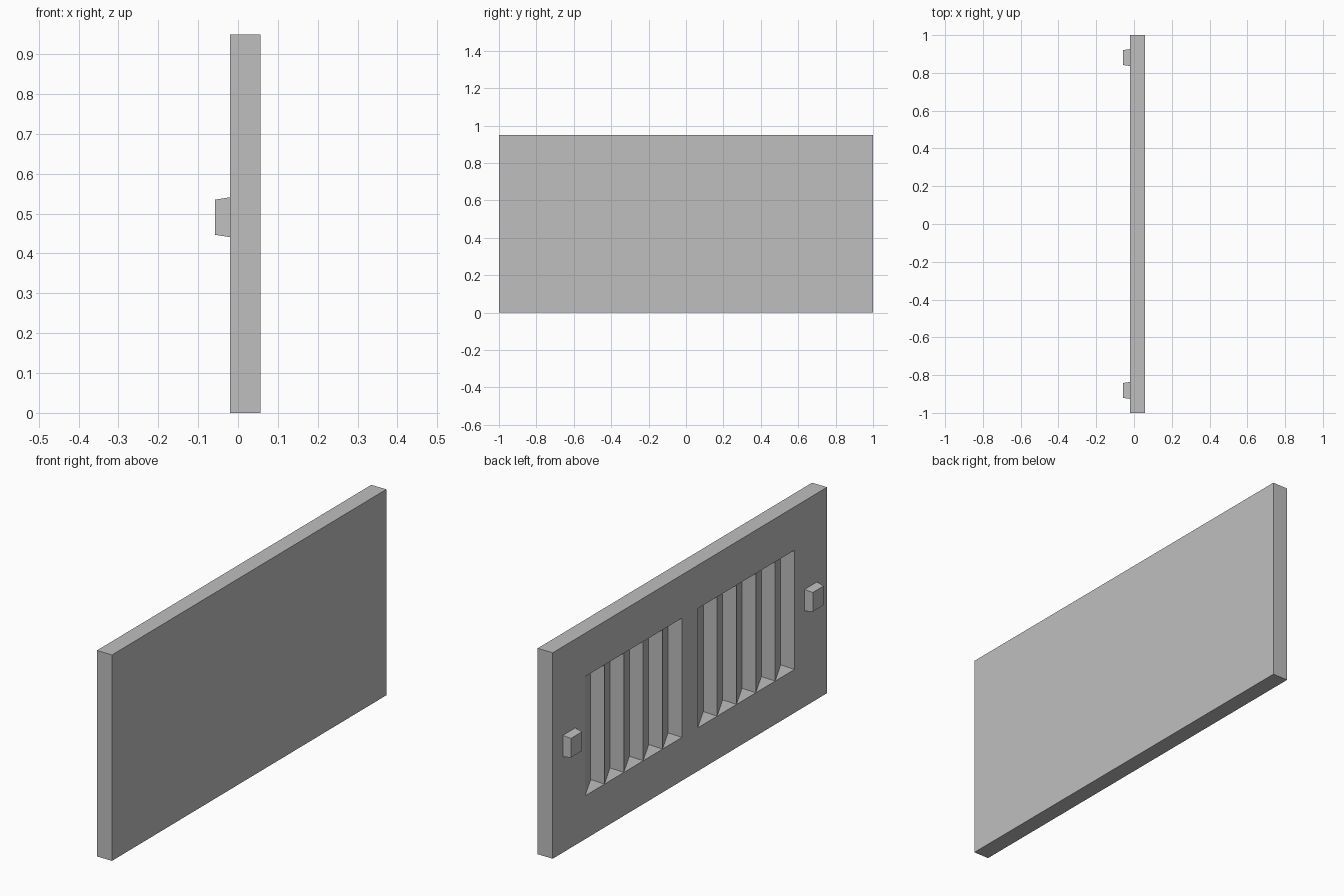
import bpy
import bmesh
from mathutils import Matrix

if "Cube" in bpy.data.objects:
    bpy.data.objects.remove(bpy.data.objects["Cube"])

# Panel dimensions
BACK, FRONT = -0.02, 0.057
HEIGHT = 0.95
SLOT_LOW, SLOT_HIGH = 0.2, 0.75
SLOT_WIDTH, SLOT_DEPTH, SLOTS = 0.141, 0.073, 5

grey = bpy.data.materials.new("light_grey")
grey.use_nodes = True
grey.diffuse_color = (0.52, 0.52, 0.52, 1)
grey.node_tree.nodes["Principled BSDF"].inputs["Base Color"].default_value = (0.52, 0.52, 0.52, 1)


def finish(name, bm):
    bmesh.ops.recalc_face_normals(bm, faces=bm.faces[:])
    mesh = bpy.data.meshes.new(name)
    bm.to_mesh(mesh)
    bm.free()
    mesh.materials.append(grey)
    obj = bpy.data.objects.new(name, mesh)
    bpy.context.collection.objects.link(obj)
    return obj


def box(name, lo, hi):
    bm = bmesh.new()
    size = [b - a for a, b in zip(lo, hi)]
    mid = [(a + b) / 2 for a, b in zip(lo, hi)]
    bmesh.ops.create_cube(bm, size=1, matrix=Matrix.Translation(mid) @ Matrix.Diagonal((*size, 1)))
    return finish(name, bm)


# Sawtooth prism that carves one bank of slanted slots
def slot_cutter(start):
    crest = BACK + 0.0005
    profile = [(BACK - 0.05, start), (crest, start)]
    for i in range(SLOTS):
        end = start - (i + 1) * SLOT_WIDTH
        profile += [(BACK + SLOT_DEPTH, end - 0.003), (crest, end)]
    profile.append((BACK - 0.05, end))
    bm = bmesh.new()
    face = bm.faces.new([bm.verts.new((x, y, SLOT_LOW)) for x, y in profile])
    top = bmesh.ops.extrude_face_region(bm, geom=[face])["geom"]
    verts = [v for v in top if isinstance(v, bmesh.types.BMVert)]
    bmesh.ops.translate(bm, verts=verts, vec=(0, 0, SLOT_HIGH - SLOT_LOW))
    return finish("slot_cutter", bm)


# Main panel with two banks of louvre slots on its -x face
panel = box("louvre_panel", (BACK, -1, 0), (FRONT, 1, HEIGHT))
bpy.context.view_layer.objects.active = panel
for start in (0.763, -0.058):
    cutter = slot_cutter(start)
    cutter.hide_render = True
    mod = panel.modifiers.new("slots", 'BOOLEAN')
    mod.operation = 'DIFFERENCE'
    mod.solver = 'EXACT'
    mod.object = cutter
    bpy.ops.object.modifier_apply(modifier=mod.name)
    bpy.data.objects.remove(cutter)

# Tapered locating pegs, one near each end
for side, name in ((1, "rear_peg"), (-1, "front_peg")):
    y, z = side * 0.881, 0.491
    peg = box(name, (-0.058, y - 0.045, z - 0.05), (BACK, y + 0.045, z + 0.05))
    for v in peg.data.vertices:
        if v.co.x < BACK - 0.01:
            v.co.y = y + (v.co.y - y) * 0.88
            v.co.z = z + (v.co.z - z) * 0.88
